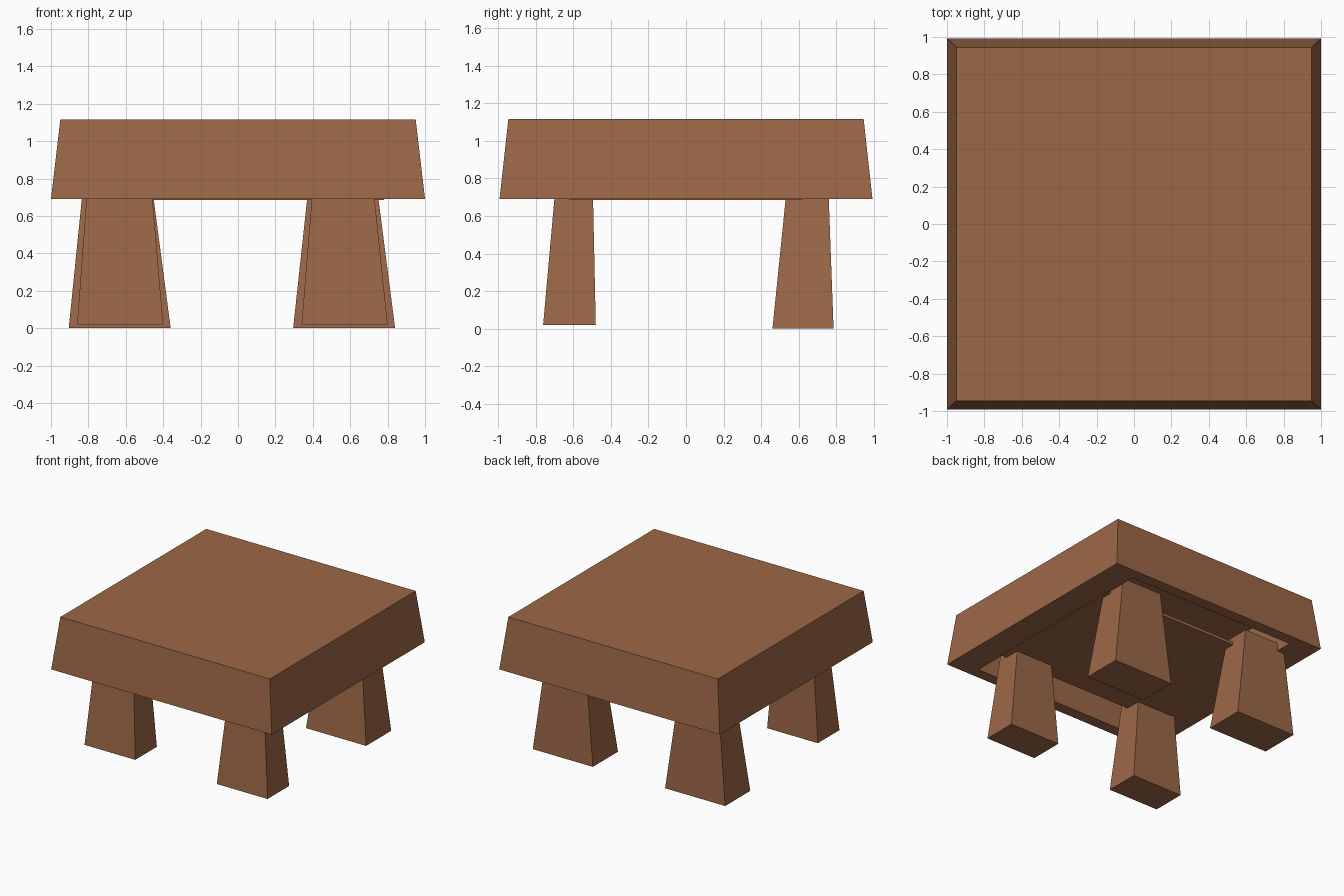
import bpy, bmesh

if "Cube" in bpy.data.objects:
    bpy.data.objects.remove(bpy.data.objects["Cube"])

wood = bpy.data.materials.new("warm brown wood")
wood.diffuse_color = (0.335, 0.138, 0.063, 1)
wood.use_nodes = True
wood.node_tree.nodes["Principled BSDF"].inputs["Base Color"].default_value = wood.diffuse_color


def make(name, bm):
    bmesh.ops.recalc_face_normals(bm, faces=bm.faces)
    me = bpy.data.meshes.new(name)
    bm.to_mesh(me)
    bm.free()
    me.materials.append(wood)
    ob = bpy.data.objects.new(name, me)
    bpy.context.collection.objects.link(ob)
    return ob


def ring(bm, x0, x1, y0, y1, z):
    return [bm.verts.new(p) for p in
            ((x0, y0, z), (x1, y0, z), (x1, y1, z), (x0, y1, z))]


def bridge(bm, a, b):
    for i in range(4):
        j = (i + 1) % 4
        bm.faces.new((a[i], a[j], b[j], b[i]))


def tapered_block(name, low, high):
    bm = bmesh.new()
    a, b = ring(bm, *low), ring(bm, *high)
    bm.faces.new(a)
    bm.faces.new(b)
    bridge(bm, a, b)
    return make(name, bm)


# Tabletop: tapered slab with a hollow underside
bm = bmesh.new()
top = ring(bm, -0.95, 0.95, -0.945, 0.945, 1.115)
rim = ring(bm, -1, 1, -0.992, 0.992, 0.69)
inner = ring(bm, -0.77, 0.77, -0.90, 0.90, 0.69)
ceiling = ring(bm, -0.77, 0.77, -0.90, 0.90, 1.02)
bm.faces.new(top)
bridge(bm, top, rim)
bridge(bm, rim, inner)
bridge(bm, inner, ceiling)
bm.faces.new(ceiling)
make("tabletop", bm)

# Panel closing the middle of the hollow underside
tapered_block("underside_panel",
              (-0.78, 0.78, -0.62, 0.62, 0.686),
              (-0.78, 0.78, -0.62, 0.62, 0.71))

# Legs: front pair is slimmer and slightly shorter than the back pair
tapered_block("front_left_leg",
              (-0.86, -0.40, -0.76, -0.48, 0.02),
              (-0.805, -0.463, -0.694, -0.496, 0.76))
tapered_block("front_right_leg",
              (0.34, 0.80, -0.76, -0.48, 0.02),
              (0.40, 0.723, -0.694, -0.496, 0.76))
tapered_block("back_left_leg",
              (-0.905, -0.36, 0.46, 0.785, 0.0),
              (-0.828, -0.46, 0.537, 0.757, 0.76))
tapered_block("back_right_leg",
              (0.295, 0.84, 0.46, 0.785, 0.0),
              (0.377, 0.742, 0.537, 0.757, 0.76))
